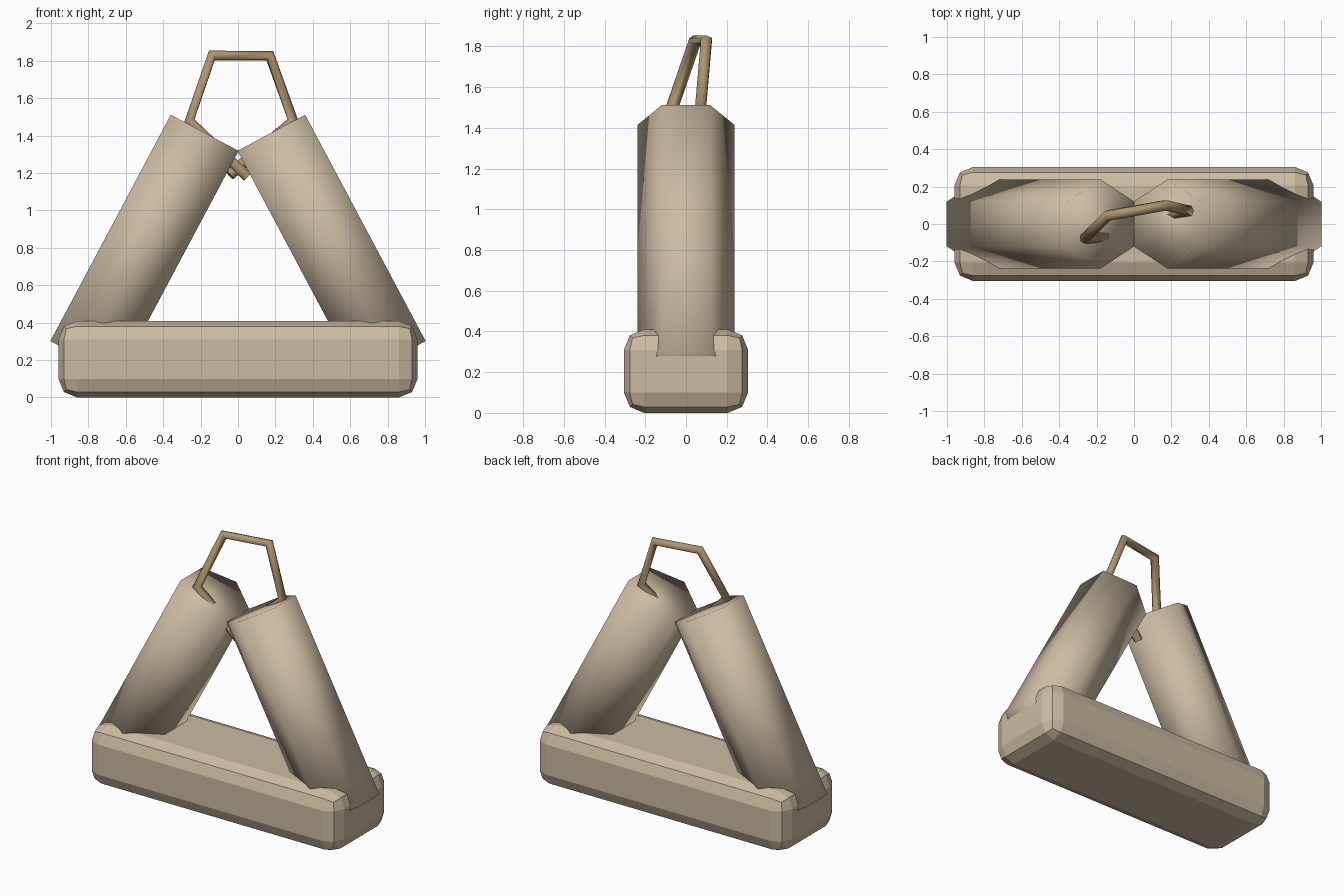
import bpy
import math
from mathutils import Vector

default = bpy.data.objects.get("Cube")
if default:
    bpy.data.objects.remove(default, do_unlink=True)


def make_material(name, rgb):
    mat = bpy.data.materials.new(name)
    mat.use_nodes = True
    color = (*rgb, 1.0)
    mat.diffuse_color = color
    bsdf = mat.node_tree.nodes["Principled BSDF"]
    bsdf.inputs["Base Color"].default_value = color
    bsdf.inputs["Roughness"].default_value = 0.8
    return mat


tan = make_material("tan", (0.60, 0.50, 0.36))
brown = make_material("brown", (0.42, 0.30, 0.16))

# Chunky base beam with two-step rounded edges
WIDTH, DEPTH, HEIGHT = 1.92, 0.61, 0.41
bpy.ops.mesh.primitive_cube_add(size=1, location=(0, 0, HEIGHT / 2))
base = bpy.context.object
base.name = "base_beam"
base.scale = (WIDTH, DEPTH, HEIGHT)
bpy.ops.object.transform_apply(location=False, rotation=False, scale=True)
base.data.materials.append(tan)
bevel = base.modifiers.new("rounded_edges", "BEVEL")
bevel.width = 0.1
bevel.segments = 2


# Leaning six-sided beams that meet at the top
def leaning_beam(name, side):
    top = Vector((side * 0.178, 0, 1.415))
    bottom = Vector((side * 0.822, 0, 0.205))
    axis = top - bottom
    bpy.ops.mesh.primitive_cylinder_add(
        vertices=6, radius=0.237, depth=axis.length,
        location=(top + bottom) / 2,
        rotation=(0, math.atan2(axis.x, axis.z), 0))
    beam = bpy.context.object
    beam.name = name
    beam.data.materials.append(tan)
    bpy.ops.object.shade_smooth()


leaning_beam("left_beam", 1)
leaning_beam("right_beam", -1)

# Cord loop threaded through both beams, its tails crossing below the joint
path = [(0.05, -0.05, 1.18), (-0.26, -0.075, 1.48), (-0.14, 0.045, 1.828),
        (0.17, 0.10, 1.828), (0.295, 0.07, 1.48), (-0.045, -0.01, 1.19)]
curve = bpy.data.curves.new("cord_loop", "CURVE")
curve.dimensions = "3D"
curve.bevel_depth = 0.031
curve.bevel_resolution = 1
curve.use_fill_caps = True
spline = curve.splines.new("POLY")
spline.points.add(len(path) - 1)
for point, co in zip(spline.points, path):
    point.co = (*co, 1)
spline.use_smooth = True
curve.materials.append(brown)
cord = bpy.data.objects.new("cord_loop", curve)
bpy.context.collection.objects.link(cord)

# Bake the cord into a mesh
bpy.ops.object.select_all(action="DESELECT")
cord.select_set(True)
bpy.context.view_layer.objects.active = cord
bpy.ops.object.convert(target="MESH")
